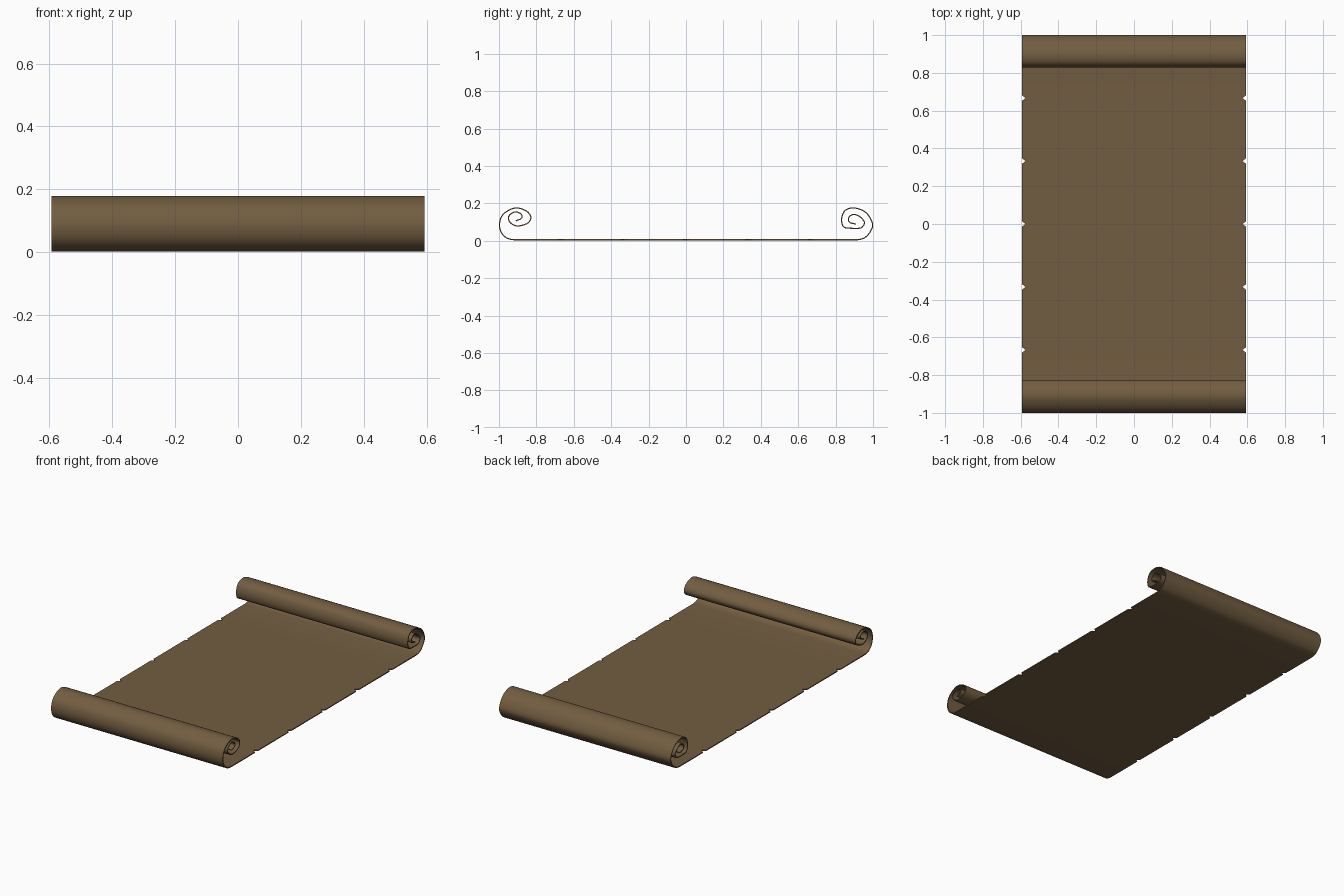
import bpy, bmesh
from mathutils import Vector

if "Cube" in bpy.data.objects:
    bpy.data.objects.remove(bpy.data.objects["Cube"])

HALF_W = 0.594      # half width of the sheet
THICK = 0.006
NOTCH_Y, NOTCH_D = 0.015, 0.02

# Roll profiles (y, z), from the flat sheet inwards to the spiral's end
front_roll = [(-0.915, 0.005), (-0.957, 0.014), (-0.988, 0.045), (-0.997, 0.092),
              (-0.977, 0.142), (-0.915, 0.175), (-0.855, 0.160), (-0.829, 0.125),
              (-0.850, 0.092), (-0.905, 0.079), (-0.942, 0.100), (-0.947, 0.132),
              (-0.915, 0.154), (-0.882, 0.143), (-0.880, 0.120), (-0.910, 0.106)]
back_roll = [(0.915, 0.005), (0.957, 0.017), (0.988, 0.053), (0.997, 0.092),
             (0.965, 0.148), (0.905, 0.175), (0.852, 0.163), (0.832, 0.118),
             (0.842, 0.075), (0.880, 0.067), (0.935, 0.069), (0.954, 0.098),
             (0.930, 0.128), (0.895, 0.141), (0.870, 0.123), (0.874, 0.099),
             (0.908, 0.089)]


def smooth_path(pts, steps=4):
    """Catmull-Rom curve through the points."""
    p = [Vector(q) for q in pts]
    p = [2 * p[0] - p[1]] + p + [2 * p[-1] - p[-2]]
    p[0].y = p[1].y
    out = []
    for i in range(1, len(p) - 2):
        a, b, c, d = p[i - 1:i + 3]
        for s in range(steps):
            t = s / steps
            out.append(0.5 * (2 * b + (c - a) * t + (2 * a - 5 * b + 4 * c - d) * t * t
                              + (3 * b - a - 3 * c + d) * t ** 3))
    return out + [p[-2]]


# Rows along the sheet: (y, z, half width)
rows = [(q.x, q.y, HALF_W) for q in reversed(smooth_path(front_roll))]
for k in range(-2, 3):          # torn nicks along both long edges
    y = k / 3
    rows += [(y - NOTCH_Y, 0.005, HALF_W), (y, 0.005, HALF_W - NOTCH_D),
             (y + NOTCH_Y, 0.005, HALF_W)]
rows += [(q.x, q.y, HALF_W) for q in smooth_path(back_roll)]

# Scroll sheet
bm = bmesh.new()
pairs = [(bm.verts.new((-w, y, z)), bm.verts.new((w, y, z))) for y, z, w in rows]
for (a, b), (c, d) in zip(pairs, pairs[1:]):
    bm.faces.new((a, b, d, c))
mesh = bpy.data.meshes.new("scroll_sheet")
bm.to_mesh(mesh)
bm.free()
sheet = bpy.data.objects.new("scroll_sheet", mesh)
bpy.context.collection.objects.link(sheet)

paper = bpy.data.materials.new("brown parchment")
paper.diffuse_color = (0.17, 0.11, 0.053, 1)
paper.use_nodes = True
paper.node_tree.nodes["Principled BSDF"].inputs["Base Color"].default_value = paper.diffuse_color
mesh.materials.append(paper)

# Paper thickness
solid = sheet.modifiers.new("thickness", 'SOLIDIFY')
solid.thickness = THICK
solid.offset = 0
bpy.context.view_layer.objects.active = sheet
sheet.select_set(True)
bpy.ops.object.modifier_apply(modifier="thickness")
bpy.ops.object.shade_smooth_by_angle(angle=0.7)
